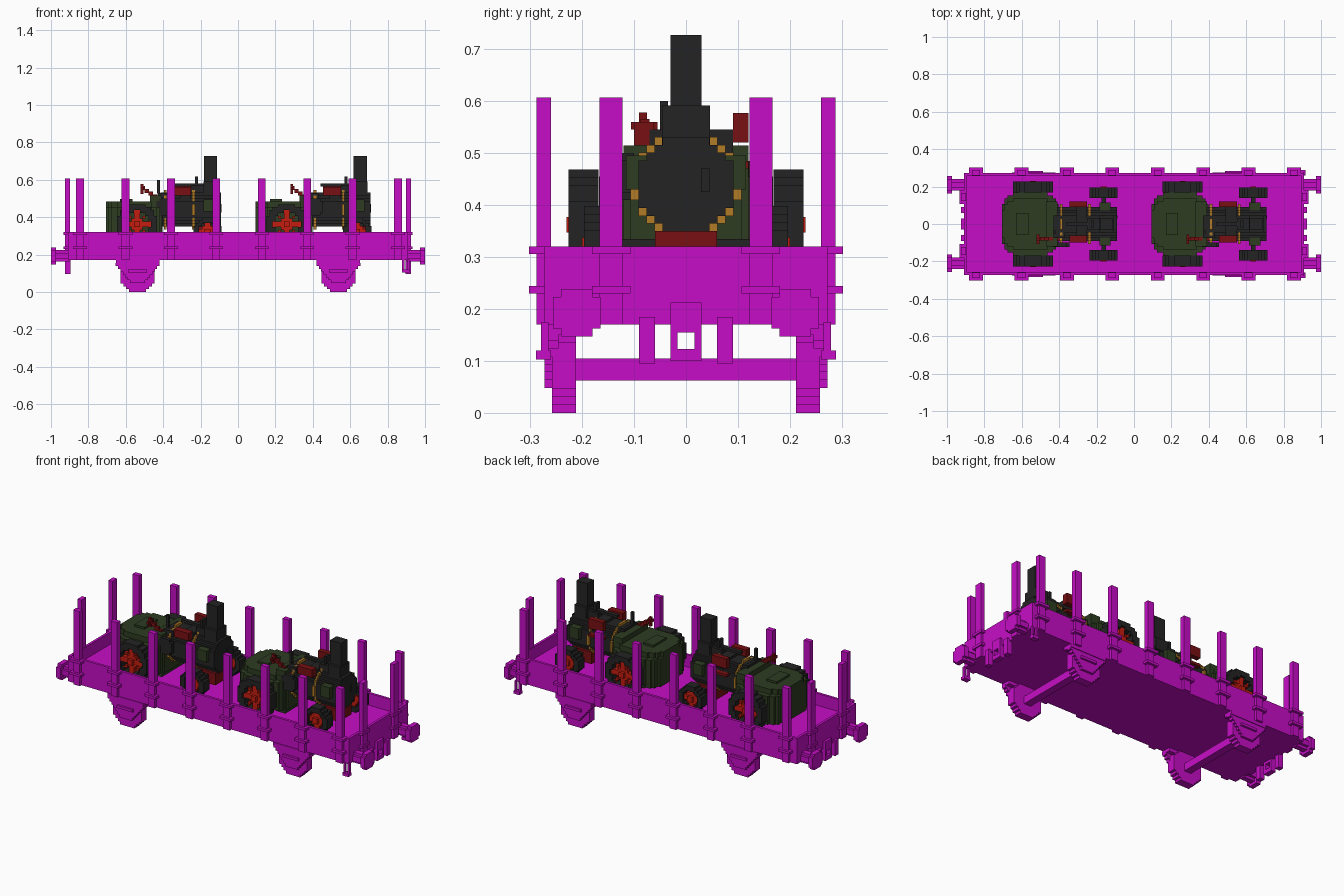
import bpy, bmesh, math

cube = bpy.data.objects.get("Cube")
if cube:
    bpy.data.objects.remove(cube, do_unlink=True)

CELL = 0.0152


def material(name, rgb):
    m = bpy.data.materials.new(name)
    m.use_nodes = True
    col = (*rgb, 1)
    m.diffuse_color = col
    m.node_tree.nodes["Principled BSDF"].inputs["Base Color"].default_value = col
    return m


MAGENTA = material("magenta paint", (0.57, 0.004, 0.57))
BLACK = material("black iron", (0.017, 0.017, 0.017))
GREEN = material("dark green paint", (0.026, 0.045, 0.015))
DARK_RED = material("dark red paint", (0.19, 0.005, 0.006))
RED = material("bright red paint", (0.55, 0.012, 0.005))
BRASS = material("brass", (0.45, 0.2, 0.02))


class Part:
    """One object assembled from axis-aligned blocks."""

    def __init__(self, name, mat):
        self.name, self.mat, self.bm = name, mat, bmesh.new()

    def box(self, x, y, z):
        made = bmesh.ops.create_cube(self.bm, size=1)["verts"]
        for v in made:
            for i, (a, b) in enumerate((x, y, z)):
                v.co[i] = (a + b) / 2 + v.co[i] * (b - a)

    def pair(self, x, y, z):
        """Block on both sides of the centre line."""
        self.box(x, y, z)
        self.box(x, (-y[1], -y[0]), z)

    def plate(self, axis, span, centre, r, test):
        """Stepped plate: rows of cells kept where test(u, v) holds."""
        n = math.ceil(r / CELL)
        for row in range(-n, n):
            v = (row + 0.5) * CELL
            start = None
            for k in range(-n, n + 1):
                inside = k < n and test((k + 0.5) * CELL, v)
                if inside and start is None:
                    start = k
                elif not inside and start is not None:
                    u = (centre[0] + start * CELL, centre[0] + k * CELL)
                    w = (centre[1] + row * CELL, centre[1] + (row + 1) * CELL)
                    self.box(*{"x": (span, u, w), "y": (u, span, w), "z": (u, w, span)}[axis])
                    start = None

    def disc(self, axis, span, centre, r, hole=0):
        self.plate(axis, span, centre, r, lambda u, v: hole <= math.hypot(u, v) <= r)

    def finish(self):
        mesh = bpy.data.meshes.new(self.name)
        self.bm.to_mesh(mesh)
        self.bm.free()
        mesh.materials.append(self.mat)
        ob = bpy.data.objects.new(self.name, mesh)
        bpy.context.collection.objects.link(ob)
        return ob


# ---- wagon body
body = Part("wagon_floor", MAGENTA)
body.box((-0.9, 0.9), (-0.26, 0.26), (0.17, 0.25))
body.finish()

walls = Part("wagon_walls", MAGENTA)
walls.pair((-0.91, 0.91), (0.257, 0.272), (0.17, 0.32))
for s in (-1, 1):
    walls.box(sorted((s * 0.895, s * 0.91)), (-0.257, 0.257), (0.17, 0.32))
walls.finish()

# ---- stakes with their brackets
stakes = Part("stakes", MAGENTA)
brackets = Part("stake_brackets", MAGENTA)
for i in range(8):
    x = -0.845 + i * 0.243
    stakes.pair((x - 0.021, x + 0.021), (0.26, 0.288), (0.17, 0.607))
    for z in (0.23, 0.306):
        brackets.pair((x - 0.037, x + 0.037), (0.27, 0.302), (z, z + 0.0145))
for s in (-1, 1):
    stakes.pair(sorted((s * 0.899, s * 0.925)), (0.122, 0.166), (0.17, 0.607))
    for z in (0.23, 0.306):
        brackets.pair(sorted((s * 0.905, s * 0.932)), (0.107, 0.181), (z, z + 0.0145))
stakes.finish()
brackets.finish()

# ---- buffers, couplings and steps at the ends
buffers = Part("buffers", MAGENTA)
coupling = Part("couplings", MAGENTA)
for s in (-1, 1):
    for y in (-0.21, 0.21):
        buffers.disc("x", sorted((s * 0.9, s * 0.975)), (y, 0.193), 0.03)
        buffers.disc("x", sorted((s * 0.972, s)), (y, 0.193), 0.051)
    hook = sorted((s * 0.895, s * 0.925))
    coupling.pair(hook, (0.06, 0.09), (0.095, 0.185))
    coupling.pair(hook, (0.016, 0.03), (0.1, 0.212))
    coupling.box(hook, (-0.016, 0.016), (0.1, 0.123))
    coupling.box(hook, (-0.016, 0.016), (0.155, 0.212))
buffers.finish()
coupling.finish()

steps = Part("corner_steps", MAGENTA)
for x in (0.878, 0.905):
    steps.pair((x, x + 0.012), (0.265, 0.279), (0.105, 0.175))
steps.pair((0.878, 0.917), (0.26, 0.289), (0.103, 0.12))
steps.finish()

# ---- running gear
gear = Part("wagon_wheels", MAGENTA)
springs = Part("axle_springs", MAGENTA)
for x in (-0.537, 0.537):
    gear.box((x - 0.022, x + 0.022), (-0.22, 0.22), (0.062, 0.105))
    for y in ((0.212, 0.258), (-0.258, -0.212)):
        gear.disc("y", y, (x, 0.0912), 0.095)
    # stepped leaf springs narrowing towards the axle
    for k in range(7):
        half = 0.04 + 0.013 * k
        springs.pair((x - half, x + half), (0.245, 0.272), (0.048 + k * CELL, 0.048 + (k + 1) * CELL))
    springs.pair((x - 0.05, x + 0.05), (0.26, 0.284), (0.105, 0.12))
    springs.pair((x - 0.116, x + 0.116), (0.22, 0.276), (0.15, 0.17))
gear.finish()
springs.finish()

# ---- traction engine, copied once along the wagon
engine = []


def part(name, mat):
    p = Part(name, mat)
    engine.append(p)
    return p


# tyres and spokes
tyres = part("engine_tyres", BLACK)
spokes = part("engine_spokes", RED)


def spoke_test(r):
    def test(u, v):
        d = math.hypot(u, v)
        lines = min(abs(u), abs(v), abs(u - v) * 0.7, abs(u + v) * 0.7)
        return d < r and (d < 0.026 or lines < 0.009)
    return test


for x, z, r, rim, y0, y1 in ((-0.54, 0.362, 0.112, 0.072, 0.168, 0.226),
                             (-0.163, 0.322, 0.074, 0.046, 0.14, 0.196)):
    for s in (-1, 1):
        tyres.disc("y", sorted((s * y0, s * y1)), (x, z), r, rim)
        spokes.plate("y", sorted((s * (y0 + 0.015), s * (y1 - 0.012))), (x, z), rim, spoke_test(rim + 0.004))
        spokes.disc("y", sorted((s * (y1 - 0.02), s * (y1 + 0.004))), (x, z), 0.02)

# tank and cab
cab = part("engine_cab", GREEN)
cab.plate("z", (0.29, 0.455), (-0.555, 0), 0.16,
          lambda u, v: (abs(u) / 0.158) ** 4 + (abs(v) / 0.165) ** 3 < 1)
cab.plate("z", (0.455, 0.485), (-0.555, 0), 0.16,
          lambda u, v: (abs(u) / 0.15) ** 4 + (abs(v) / 0.135) ** 4 < 1)
cab.box((-0.47, -0.41), (-0.12, 0.12), (0.27, 0.515))
seat = part("engine_seat", GREEN)
seat.box((-0.63, -0.565), (-0.06, 0.06), (0.48, 0.497))

# boiler with bands
boiler = part("engine_boiler", BLACK)
boiler.disc("x", (-0.415, -0.092), (0, 0.44), 0.094)
boiler.box((-0.088, -0.093), (0.029, 0.045), (0.425, 0.47))
bands = part("boiler_bands", BRASS)
for x in (-0.395, -0.245):
    bands.disc("x", (x, x + 0.014), (0, 0.44), 0.102, 0.07)

# chimney
chimney = part("engine_chimney", BLACK)
chimney.box((-0.185, -0.108), (-0.046, 0.046), (0.5, 0.592))
chimney.box((-0.182, -0.111), (-0.03, 0.03), (0.59, 0.727))

# machinery above the boiler
motion = part("engine_machinery", BLACK)
motion.box((-0.31, -0.25), (-0.07, 0.09), (0.5, 0.545))
motion.box((-0.25, -0.18), (-0.03, 0.03), (0.52, 0.572))
motion.box((-0.36, -0.18), (-0.012, 0.012), (0.565, 0.58))
motion.box((-0.23, -0.215), (-0.02, 0.02), (0.57, 0.617))
motion.box((-0.43, -0.37), (-0.075, 0.045), (0.47, 0.53))
motion.box((-0.432, -0.417), (-0.05, -0.035), (0.53, 0.6))
motion.disc("y", (-0.122, -0.1), (-0.39, 0.455), 0.045)

# red motion work, steering rod and front saddle
red = part("engine_red_work", DARK_RED)
red.box((-0.345, -0.25), (0.09, 0.12), (0.52, 0.577))
red.box((-0.345, -0.25), (0.06, 0.12), (0.47, 0.485))
red.box((-0.345, -0.25), (-0.1, -0.062), (0.515, 0.56))
red.box((-0.23, -0.105), (-0.06, 0.06), (0.28, 0.35))
for k in range(6):
    x, z = -0.52 + k * 0.021, 0.56 - k * 0.0145
    red.box((x, x + 0.023), (-0.088, -0.07), (z - 0.015, z + 0.006))
red.box((-0.52, -0.505), (-0.106, -0.055), (0.545, 0.56))
red.box((-0.52, -0.505), (-0.09, -0.075), (0.525, 0.578))

# side lamps and front axle
lamps = part("engine_side_drums", GREEN)
for y in (-0.085, 0.085):
    lamps.disc("z", (0.43, 0.495), (-0.155, y), 0.034)
axles = part("engine_axles", BLACK)
axles.box((-0.175, -0.15), (-0.15, 0.15), (0.31, 0.335))
axles.box((-0.553, -0.527), (-0.18, 0.18), (0.349, 0.375))

for p in engine:
    first = p.finish()
    second = first.copy()
    second.name = "second_" + p.name
    second.location.x = 0.8
    bpy.context.collection.objects.link(second)
